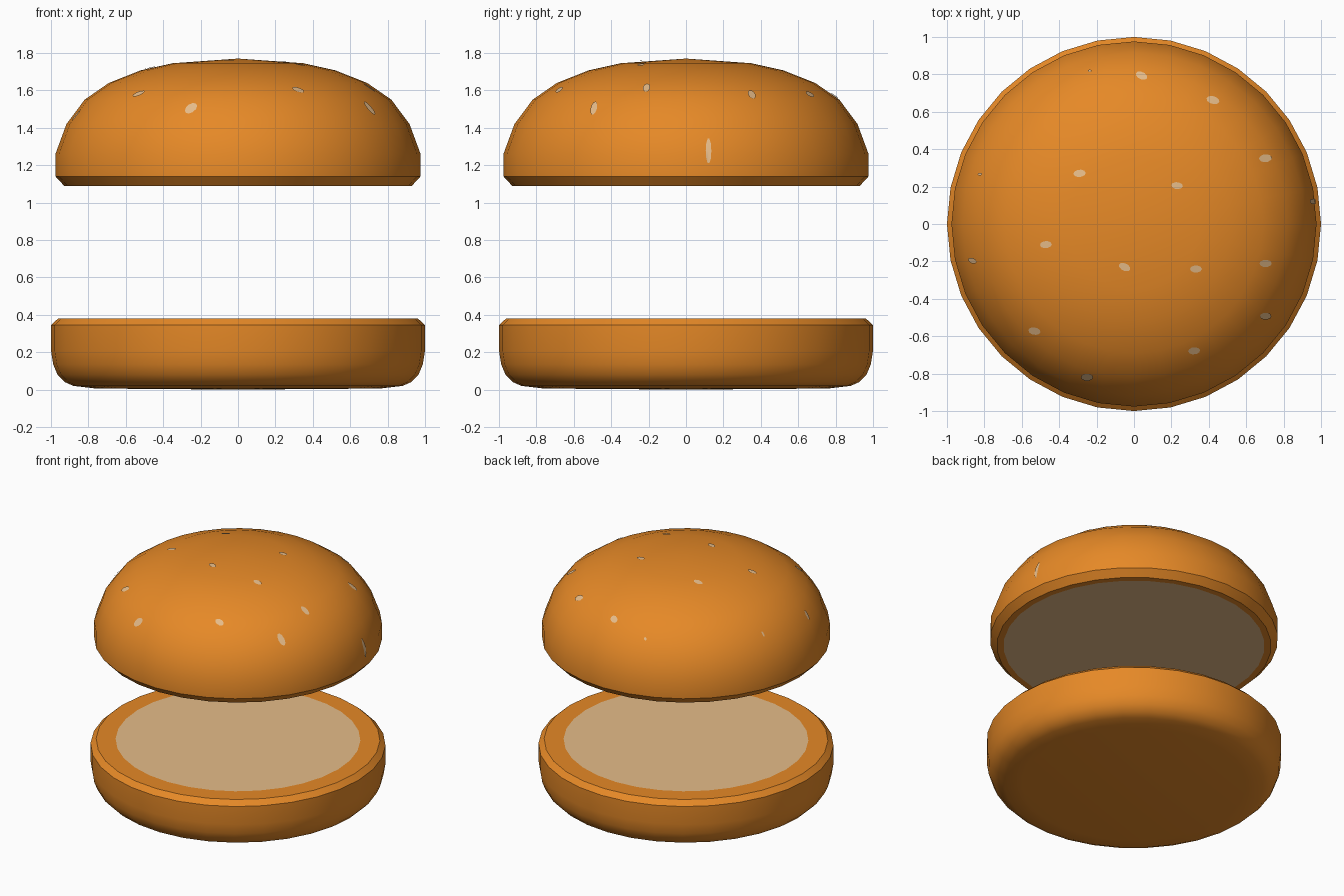
import bpy, bmesh, math
from mathutils import Vector
from mathutils.bvhtree import BVHTree

if "Cube" in bpy.data.objects:
    bpy.data.objects.remove(bpy.data.objects["Cube"])

SIDES = 32


def material(name, rgb):
    m = bpy.data.materials.new(name)
    m.diffuse_color = (*rgb, 1)
    m.use_nodes = True
    m.node_tree.nodes["Principled BSDF"].inputs["Base Color"].default_value = m.diffuse_color
    return m


CRUST = material("golden crust", (0.79, 0.25, 0.02))
CREAM = material("cream crumb", (0.79, 0.50, 0.25))


def finish(bm, name, mats):
    mesh = bpy.data.meshes.new(name)
    bm.to_mesh(mesh)
    for m in mats:
        mesh.materials.append(m)
    ob = bpy.data.objects.new(name, mesh)
    bpy.context.collection.objects.link(ob)
    bpy.ops.object.select_all(action='DESELECT')
    ob.select_set(True)
    bpy.context.view_layer.objects.active = ob
    bpy.ops.object.shade_smooth_by_angle(angle=math.radians(35))
    return ob


def lathe(profile, cream_segment):
    """Revolve (radius, z) points from bottom pole to top pole; one segment is cream."""
    bm = bmesh.new()
    rings = []
    for r, z in profile:
        if r == 0:
            rings.append([bm.verts.new((0, 0, z))] * SIDES)
        else:
            rings.append([bm.verts.new((r * math.cos(a), r * math.sin(a), z))
                          for a in (2 * math.pi * i / SIDES for i in range(SIDES))])
    for s, (lo, hi) in enumerate(zip(rings, rings[1:])):
        for i in range(SIDES):
            j = (i + 1) % SIDES
            f = bm.faces.new(dict.fromkeys((lo[i], lo[j], hi[j], hi[i])))
            f.material_index = int(s == cream_segment)
    bm.normal_update()
    return bm


# Bottom bun: rounded base, chamfered rim, cream cut face on top
bottom = lathe([(0, 0), (0.76, 0.006), (0.88, 0.02), (0.925, 0.04), (0.965, 0.08),
                (0.988, 0.135), (1.0, 0.21), (1.0, 0.345), (0.962, 0.38),
                (0.83, 0.38), (0, 0.38)], 9)
finish(bottom, "bottom_bun", [CRUST, CREAM])

# Top bun: cream underside, chamfered lip, domed crown
top = lathe([(0, 1.09), (0.885, 1.09), (0.93, 1.09), (0.976, 1.14), (0.976, 1.26),
             (0.917, 1.42), (0.82, 1.55), (0.69, 1.64), (0.52, 1.707),
             (0.35, 1.745), (0, 1.77)], 0)
finish(top, "top_bun", [CRUST, CREAM])

# Sesame seeds: thin oval plates laid on the dome
tree = BVHTree.FromBMesh(top)
seeds = bmesh.new()


def seed(centre, u, v, direction):
    def drop(p):
        hit, normal, _, _ = tree.ray_cast(p, direction)
        return seeds.verts.new(hit + normal * 0.006)
    mid = drop(centre)
    rim = [drop(centre + u * math.cos(a) + v * math.sin(a))
           for a in (math.pi * k / 5 for k in range(10))]
    for k in range(10):
        seeds.faces.new((mid, rim[k], rim[(k + 1) % 10]))


DOWN = Vector((0, 0, -1))
# x, y, half length, tilt in degrees
for x, y, size, tilt in [
        (0.04, 0.79, 0.033, -25), (0.42, 0.66, 0.035, -15), (0.70, 0.35, 0.035, 5),
        (-0.29, 0.27, 0.033, 5), (0.23, 0.205, 0.031, -5), (-0.47, -0.11, 0.032, 5),
        (-0.86, -0.195, 0.024, -25), (-0.05, -0.23, 0.033, -25), (0.33, -0.24, 0.032, 0),
        (0.70, -0.21, 0.033, 0), (0.70, -0.49, 0.031, 0), (-0.53, -0.57, 0.033, -10),
        (0.32, -0.675, 0.032, 5), (-0.25, -0.815, 0.033, 0),
        (-0.82, 0.265, 0.012, 0), (-0.235, 0.815, 0.01, 0)]:
    a = math.radians(tilt)
    u = Vector((math.cos(a), math.sin(a), 0))
    seed(Vector((x, y, 3)), u * size, Vector((-u.y, u.x, 0)) * size * 0.6, DOWN)
# Seed on the right flank
seed(Vector((3, 0.12, 1.275)), Vector((0, 0.015, 0)), Vector((0, 0, 0.068)), Vector((-1, 0, 0)))
seeds.normal_update()
finish(seeds, "sesame_seeds", [CREAM])
